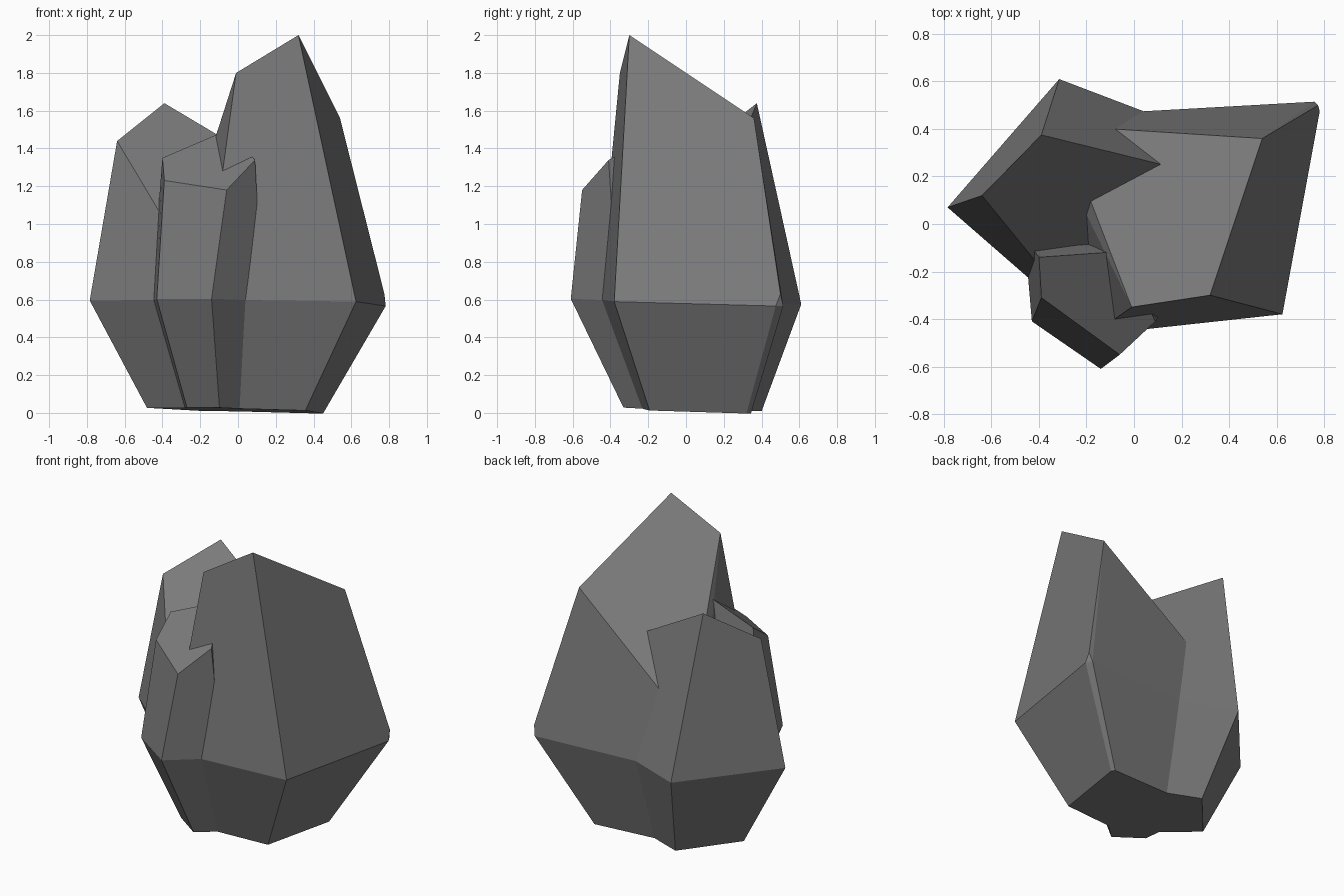
import bpy, bmesh, math

if "Cube" in bpy.data.objects:
    bpy.data.objects.remove(bpy.data.objects["Cube"])

stone = bpy.data.materials.new("dark grey stone")
stone.diffuse_color = (0.2, 0.2, 0.2, 1)
stone.use_nodes = True
stone.node_tree.nodes["Principled BSDF"].inputs["Base Color"].default_value = stone.diffuse_color


def rock(name, waist, top, top_plane, extra=()):
    """Angular boulder: tapered foot, wide waist ring, slanted flat top."""
    a, bx, by = top_plane
    pts = [(.595 * x - .015, .6 * y + .035, .016 - .015 * x - .016 * y) for x, y in waist]
    pts += [(x, y, .587 - .012 * x - .025 * y) for x, y in waist]
    pts += [(x, y, a + bx * x + by * y) for x, y in top]
    pts += list(extra)
    bm = bmesh.new()
    for p in pts:
        bm.verts.new(p)
    hull = bmesh.ops.convex_hull(bm, input=bm.verts[:])
    loose = [v for v in bm.verts if not v.link_faces]
    bmesh.ops.delete(bm, geom=loose, context='VERTS')
    # merge nearly coplanar hull triangles into clean facets
    bmesh.ops.dissolve_limit(bm, angle_limit=math.radians(3),
                             verts=bm.verts[:], edges=bm.edges[:])
    bmesh.ops.recalc_face_normals(bm, faces=bm.faces[:])
    me = bpy.data.meshes.new(name)
    bm.to_mesh(me)
    bm.free()
    me.materials.append(stone)
    ob = bpy.data.objects.new(name, me)
    bpy.context.collection.objects.link(ob)
    return ob


# tall rock on the right, top slopes down to the back left
rock("tall_rock",
     [(-.174, -.467), (.625, -.38), (.782, .475), (.76, .515), (-.4, .45)],
     [(-.01, -.35), (.32, -.30), (.54, .36), (-.305, .414)],
     (1.487, .745, -.915),
     [(.775, .5, .63)])

# middle rock at the back left, top slopes down to the front
rock("back_rock",
     [(-.785, .07), (-.28, -.37), (.25, .395), (-.315, .61)],
     [(-.64, .12), (-.30, -.297), (.2, .23), (-.39, .375)],
     (1.10, -.324, 1.102))

# small rock at the front
rock("front_rock",
     [(-.43, -.41), (-.14, -.61), (.13, -.36), (.0, -.03), (-.46, -.06)],
     [(-.39, -.31), (-.06, -.55), (.09, -.41), (-.05, -.115), (-.40, -.14)],
     (1.603, .377, .728))
